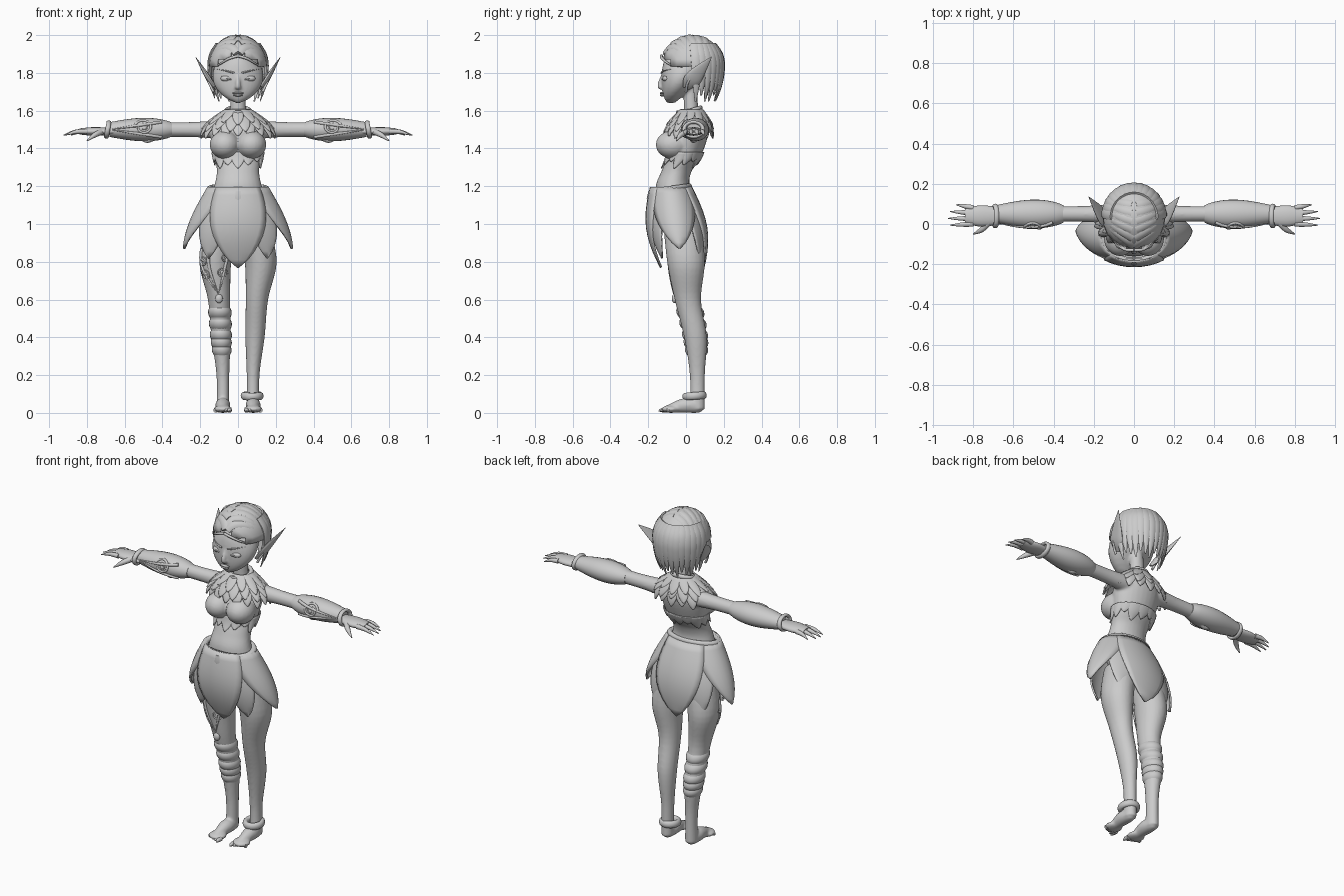
import bpy, bmesh, math
from mathutils import Vector, Matrix
from math import sin, cos, pi, radians, sqrt

if "Cube" in bpy.data.objects:
    bpy.data.objects.remove(bpy.data.objects["Cube"])

grey = bpy.data.materials.new("stone_grey")
grey.use_nodes = True
shade = (.6, .6, .6, 1)
grey.diffuse_color = shade
grey.node_tree.nodes["Principled BSDF"].inputs["Base Color"].default_value = shade
X, Y, Z = Matrix.Identity(3)
SIDES = (1, -1)


def spline(keys, steps):
    """Smooth curve through tuples of any length."""
    result = []
    last = len(keys) - 1
    for i in range(last):
        before, start, end, after = keys[max(i - 1, 0)], keys[i], keys[i + 1], keys[min(i + 2, last)]
        for step in range(steps):
            t = step / steps
            result.append([q + t / 2 * (r - p + t * (2 * p - 5 * q + 4 * r - w + t * (3 * (q - r) + w - p)))
                           for p, q, r, w in zip(before, start, end, after)])
    return result + [list(keys[last])]


def sample(keys, height):
    """Interpolate keys (x, y, z, radius) that run downwards."""
    for upper, lower in zip(keys, keys[1:]):
        if height >= lower[2]:
            t = min(1, max(0, (upper[2] - height) / (upper[2] - lower[2])))
            x, y, z, radius = [a + (b - a) * t for a, b in zip(upper, lower)]
            return x, y, radius
    return lower[0], lower[1], lower[3]


def tube(bm, keys, wide=1, up=Z, axis=None, sides=16, steps=5):
    """Loft ellipses along keys (x, y, z, radius); wide stretches them across the up direction."""
    points = spline(keys, steps)
    centres = [Vector(point[:3]) for point in points]
    rings = []
    for i, centre in enumerate(centres):
        along = axis or (centres[min(i + 1, len(centres) - 1)] - centres[max(i - 1, 0)]).normalized()
        lift = up(centre) if callable(up) else up
        lift = (lift - along * lift.dot(along)).normalized()
        across = along.cross(lift) * wide
        radius = max(points[i][3], .001)
        turns = [2 * pi * k / sides for k in range(sides)]
        rings.append([bm.verts.new(centre + radius * (lift * cos(a) + across * sin(a))) for a in turns])
    skin(bm, rings, True)
    bm.faces.new(rings[0])
    bm.faces.new(rings[-1])


def skin(bm, rows, closed):
    for row, following in zip(rows, rows[1:]):
        for k in range(0 if closed else 1, len(row)):
            bm.faces.new((row[k - 1], row[k], following[k], following[k - 1]))


def strand(bm, path, radius, wide=1, up=Z):
    """Tube that tapers towards its tip."""
    last = len(path) - 1
    keys = [(*point, radius * (1 - .85 * (i / last) ** 2)) for i, point in enumerate(path)]
    tube(bm, keys, wide, up, sides=10, steps=4)


def ball(bm, centre, radii):
    placed = Matrix.Translation(centre) @ Matrix.Diagonal((*radii, 1))
    bmesh.ops.create_uvsphere(bm, u_segments=24, v_segments=14, radius=1, matrix=placed)


def leaf(bm, angle, half, top, tip, surface, grow=1):
    """Pointed petal lying on an elliptical surface; angle runs from the front."""
    rows = []
    for i in range(11):
        down = i / 10
        height = top + (tip - top) * down
        centre_y, rx, ry = surface(height)
        spread = half * max(1 - down ** 1.4, .002) ** .75
        row = []
        for j in range(-4, 5):
            across = j / 4
            turn = angle + spread * across
            puff = grow * (1.03 - .03 * across ** 2)
            row.append(bm.verts.new((rx * puff * sin(turn), centre_y - ry * puff * cos(turn), height)))
        rows.append(row)
    skin(bm, rows, False)


def finish(ob):
    ob.data.materials.append(grey)
    bpy.ops.object.select_all(action='DESELECT')
    ob.select_set(True)
    bpy.context.view_layer.objects.active = ob
    bpy.ops.object.shade_smooth_by_angle(angle=radians(50))


def make(name, bm, mirror=False, thickness=0, voxel=0):
    bmesh.ops.recalc_face_normals(bm, faces=bm.faces)
    mesh = bpy.data.meshes.new(name)
    bm.to_mesh(mesh)
    bm.free()
    ob = bpy.data.objects.new(name, mesh)
    bpy.context.collection.objects.link(ob)
    finish(ob)
    if mirror:
        ob.modifiers.new("mirror", 'MIRROR').use_mirror_merge = False
    if thickness:
        solid = ob.modifiers.new("thickness", 'SOLIDIFY')
        solid.thickness, solid.offset = thickness, 0
    if voxel:
        blend = ob.modifiers.new("blend", 'REMESH')
        blend.mode, blend.voxel_size, blend.use_smooth_shade = 'VOXEL', voxel, True
        soften = ob.modifiers.new("soften", 'SMOOTH')
        soften.factor, soften.iterations = .5, 6


def ring(name, centre, radii, thickness, tilt=(0, 0, 0)):
    bpy.ops.mesh.primitive_torus_add(major_segments=40, minor_segments=10, major_radius=1,
                                     minor_radius=thickness, location=centre, rotation=tilt)
    ob = bpy.context.object
    ob.name, ob.scale = name, radii
    finish(ob)


def gem(name, y, bottom, height, radius):
    bm = bmesh.new()
    tube(bm, [(0, y, bottom, 0), (0, y, bottom + height * .65, radius), (0, y, bottom + height, radius / 2)],
         wide=3, up=Y, sides=4, steps=1)
    make(name, bm)


LEG = spline([(.08, -.02, 1, .1), (.12, 0, .8, .1), (.1, .01, .6, .07), (.09, .05, .4, .06),
              (.08, .06, .2, .04), (.08, .06, .02, .04)], 6)
TORSO = spline([(0, .03, 1.58, .04), (0, .02, 1.5, .1), (0, -.01, 1.36, .09), (0, -.05, 1.28, .08),
                (0, -.07, 1.2, .09), (0, -.04, 1.1, .11), (0, -.02, .94, .07)], 6)
LEG_WIDE, TORSO_WIDE, BRACER_WIDE = .85, 1.4, 1.15
ARM_Y, ARM_Z = .05, 1.5


def head_key(t):
    """Egg section from chin to crown, as centre, depth and width."""
    front = .03 * (1 - t) ** 8 + .12 * t ** 6 - .13
    back = .14 - .2 * (1 - t) ** 2
    width = .135 * max(.02, sin(pi * t ** .85)) ** .75
    return (front + back) / 2, (back - front) / 2, width


# Body: torso, neck, legs, feet, arms, bust and head blended into one skin
bm = bmesh.new()
tube(bm, TORSO, TORSO_WIDE, Y, -Z, 28, 1)
tube(bm, [(0, .03, 1.56, .04), (0, .02, 1.74, .035)], 1.1, Y, Z)
for s in SIDES:
    tube(bm, [(s * x, y, z, radius) for x, y, z, radius in LEG], LEG_WIDE, Y, -Z, 24, 1)
    tube(bm, [(s * .08, y, z, r) for y, z, r in ((.09, .03, .01), (.07, .03, .03), (0, .04, .04), (-.1, .02, .02))])
    ball(bm, (s * .08, -.08, .02), (.05, .05, .02))
    tube(bm, [(s * x, ARM_Y, ARM_Z, radius) for x, radius in ((.1, .05), (.25, .04), (.45, .04))])
    ball(bm, (s * .07, -.07, 1.42), (.08, .09, .075))
rows = []
for i in range(17):
    y, depth, width = head_key(i / 16)
    rows.append([bm.verts.new((width * sin(k * pi / 16), y - depth * cos(k * pi / 16), 1.64 + .02 * i))
                 for k in range(32)])
skin(bm, rows, True)
bm.faces.new(rows[0])
bm.faces.new(rows[-1])
strand(bm, [(0, -.13, 1.72), (0, -.14, 1.74), (0, -.12, 1.81)], .015, 1.2, Y)
make("body", bm, voxel=.007)

# Toes
bm = bmesh.new()
for i in range(5):
    x, reach = .045 + .018 * i, .01 * i
    strand(bm, [(x, -.1, .014), (x, reach - .13, .014), (x, reach - .145, .01)], .013)
make("toes", bm, True)

# Hands with fingers and thumb
bm = bmesh.new()
tube(bm, [(x, .04, 1.49, radius) for x, radius in ((.66, .018), (.76, .023), (.84, .016))], 2.3)
for i in range(4):
    root, tip = .027 * i, .034 * i - .006
    reach = .925 - .01 * (i - 1) ** 2
    strand(bm, [(.8, root, 1.49), ((reach + .8) / 2, (root + tip) / 2, 1.488), (reach, tip, 1.47)], .014)
strand(bm, [(.72, .01, 1.49), (.76, -.03, 1.47), (.8, -.05, 1.44)], .017)
make("hands", bm, True)


# Bracers with raised scrolls, lower tabs and bangles
def bracer_radius(x):
    return .037 + .025 * sin(pi * max(0, (x - .35) / .34) ** .8)


def on_bracer(x, rise):
    return x, ARM_Y - BRACER_WIDE * sqrt(bracer_radius(x) ** 2 - rise ** 2), ARM_Z + rise


bm = bmesh.new()
lengths = [.35 + .33 * i / 12 for i in range(13)]
tube(bm, [(x, ARM_Y, ARM_Z, bracer_radius(x)) for x in lengths], BRACER_WIDE, sides=24, steps=2)
strand(bm, [(.44, .04, 1.46), (.48, .04, 1.44), (.52, .04, 1.45)], .014, 1.5)
make("bracers", bm, True)
bm = bmesh.new()
spiral = []
for i in range(26):
    turn, radius = .5 * i, .04 - .0013 * i
    spiral.append(on_bracer(.5 + radius * 1.2 * cos(turn), .012 + radius * sin(turn)))
strand(bm, spiral, .007, up=Y)
for s in SIDES:
    strand(bm, [on_bracer(x, s * (.68 - x) / 7) for x in lengths[2:]], .009, up=Y)
make("bracer_scrolls", bm, True)
for s in SIDES:
    ring("wrist_bangle", (s * .69, .04, ARM_Z), (.04, .05, .06), .22, (0, s * 1.4, 0))

# Ears with rims
bm = bmesh.new()
tube(bm, [(.12, 0, 1.72, .02), (.15, .03, 1.76, .045), (.18, .07, 1.81, .035), (.225, .135, 1.885, .002)],
     .3, Vector((.2, -1, .5)))
strand(bm, [(.13, 0, 1.7), (.155, .01, 1.75), (.185, .06, 1.82), (.225, .135, 1.885)], .007)
make("ears", bm, True)

# Eyelids, lashes, brows and lips
bm = bmesh.new()
ball(bm, (.058, -.105, 1.77), (.034, .02, .017))
strand(bm, [(.03, -.12, 1.765), (.06, -.125, 1.77), (.105, -.085, 1.79)], .004)
strand(bm, [(.02, -.13, 1.8), (.06, -.12, 1.81), (.11, -.08, 1.82)], .005)
make("eyelids_and_brows", bm, True)
bm = bmesh.new()
ball(bm, (0, -.127, 1.693), (.03, .012, .006))
ball(bm, (0, -.126, 1.682), (.025, .012, .007))
make("lips", bm)

# Hair cap, open over the face
skull, reach = Vector((0, .033, 1.835)), Vector((.152, .162, .163))
bm = bmesh.new()
ball(bm, skull, reach)


def hairline(x, y):
    return 1.81 + .08 * max(0, 1 - abs(x) / .13) if y < .05 else 1.75


low = [v for v in bm.verts if v.co.z < hairline(v.co.x, v.co.y)]
bmesh.ops.delete(bm, geom=low, context='VERTS')
make("hair_cap", bm, thickness=.008)

# Hair bands swept from the parting to the sides
bm = bmesh.new()
for i in range(6):
    start, path = .042 * i - .112, []
    for k in range(7):
        t = k / 6
        y = start + (.13 - .02 * i) * t
        size = sqrt(1 - ((y - skull.y) / reach.y) ** 2) * .97
        turn = radians(4 + 82 * t)
        path.append((reach.x * size * sin(turn), y, skull.z + reach.z * size * cos(turn)))
    strand(bm, path, .011, 2.2, lambda point: point - skull)
make("hair_bands", bm, True)

# Hair locks hanging round the back
bm = bmesh.new()
for i in range(15):
    turn = radians(8 + 11.7 * i)
    outward = Vector((cos(turn), sin(turn), 0))
    drop, path = .3 - .015 * (i * 2 % 3), []
    for k in range(7):
        rise = 1.95 - drop * k / 6 - skull.z
        size = sqrt(1 - (rise / reach.z / (1 if rise > 0 else 1.8)) ** 2)
        path.append((outward.x * reach.x * size, skull.y + outward.y * reach.y * size, skull.z + rise))
    strand(bm, path, .014, 2.3, outward)
make("back_hair_locks", bm)

# Circlet over the brow
bm = bmesh.new()
strand(bm, [(0, -.13, 1.89), (.05, -.125, 1.875), (.1, -.085, 1.845), (.14, -.02, 1.83)], .008)
make("brow_circlet", bm, True)


# Feather mantle, collar and pendant
def mantle(height):
    fall = (1.61 - height) / .15
    swell = sin(fall * pi / 2)
    return .03 - .02 * fall, .055 + .14 * swell, .05 + .08 * swell


bm = bmesh.new()
for row in range(3):
    count = 12 + 3 * row
    top = 1.605 - .035 * row
    for i in range(count):
        leaf(bm, 2 * pi * (i + row / 2) / count, 3.9 / count, top, top - .08 + .012 * (i % 2),
             mantle, 1.05 - .03 * row)
make("feather_mantle", bm, thickness=.008)
ring("collar", (0, .03, 1.6), (.06, .05, .06), .22, (.3, 0, 0))
gem("collar_jewel", -.045, 1.535, .065, .011)


# Ragged bodice hem
def bodice(height):
    x, y, radius = sample(TORSO, height)
    return y, TORSO_WIDE * (radius + .004), radius + .004


bm = bmesh.new()
for i in range(14):
    leaf(bm, pi * i / 7, .38, 1.38, 1.295 + .018 * (i % 3), bodice)
make("bodice_hem", bm, thickness=.006)


# Petal skirt, belt and buckle
def hips(height):
    fall = max(0, 1.2 - height) / .43
    return .06 * fall - .08, .15 + .13 * sin(min(1, 1.2 * fall) * pi / 2), .1 + .05 * sin(pi * fall * .95)


bm = bmesh.new()
for angle, half, tip, grow in ((0, 47, .77, 1.02), (90, 62, .87, 1), (35, 34, .82, .95)):
    for turn in {angle, -angle % 360, 180 - angle, 180 + angle}:
        leaf(bm, radians(turn), radians(half), 1.195, tip, hips, grow)
make("petal_skirt", bm, thickness=.01)
ring("belt", (0, -.08, 1.187), (.148, .1, .13), .12, (.13, 0, 0))
gem("belt_buckle", -.19, 1.065, .11, .018)

# Anklet on the left leg
ring("anklet", (.075, .045, .09), (.045, .048, .06), .35, (.08, 0, 0))


# Vine ornament with a drop on the right thigh
def on_leg(turn, height):
    x, y, radius = sample(LEG, height)
    return radius * LEG_WIDE * sin(turn) - x, y - radius * cos(turn), height


bm = bmesh.new()
for start in (-1.2, -.5, .8):
    strand(bm, [on_leg(start * (1 - t * t / 16), .87 - .06 * t) for t in range(5)], .01, up=Y)
for turn, height, s in ((-.95, .8, 1), (-.8, .73, 1), (.75, .82, -1), (.5, .74, -1)):
    curl = [on_leg(turn + s * (.1 + .03 * t) * cos(t * .8), height + (.006 + .002 * t) * sin(t * .8))
            for t in range(13)]
    strand(bm, curl, .006, up=Y)
ball(bm, on_leg(0, .605), (.02, .014, .024))
make("thigh_vine", bm)

# Calf wraps on the right leg
bm = bmesh.new()
for height in (.53, .47, .41, .37, .33):
    rows = []
    for k in range(-2, 3):
        level = height - .015 * k
        x, y, radius = sample(LEG, level)
        rows.append((-x, y, level, radius + .008 - .003 * k * k))
    tube(bm, rows, LEG_WIDE, Y, -Z, 24, 3)
make("calf_wraps", bm)
